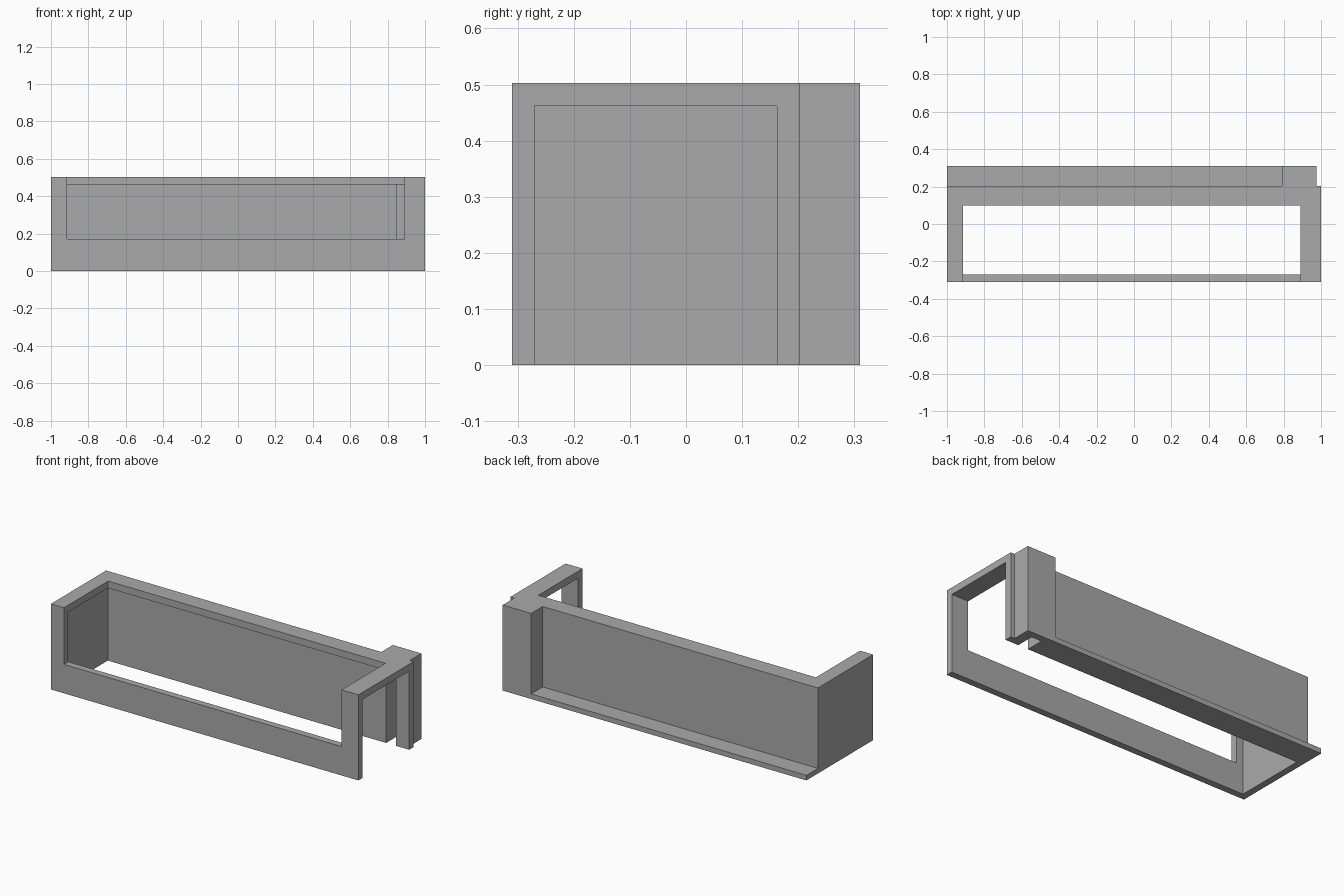
import bpy
import bmesh
from mathutils import Vector

if "Cube" in bpy.data.objects:
    bpy.data.objects.remove(bpy.data.objects["Cube"], do_unlink=True)

GREY = (0.4, 0.4, 0.4, 1)
grey = bpy.data.materials.new("plain grey")
grey.use_nodes = True
grey.diffuse_color = GREY
grey.node_tree.nodes["Principled BSDF"].inputs["Base Color"].default_value = GREY

# Main levels and depths
TOP, RIM, SILL, LEDGE = 0.503, 0.462, 0.17, 0.03
FRONT, FRONT_IN, WALL_IN, WALL_OUT, BACK = -0.31, -0.27, 0.162, 0.203, 0.31
LEFT_POST, RIGHT_POST = -0.915, 0.89
BLOCK_A, BLOCK_B = 0.79, 0.975


def prism(name, points, offset):
    """Extrude a closed outline along an offset."""
    bm = bmesh.new()
    face = bm.faces.new([bm.verts.new(p) for p in points])
    grown = bmesh.ops.extrude_face_region(bm, geom=[face], use_keep_orig=True)
    moved = [v for v in grown["geom"] if isinstance(v, bmesh.types.BMVert)]
    bmesh.ops.translate(bm, verts=moved, vec=Vector(offset))
    bmesh.ops.recalc_face_normals(bm, faces=bm.faces)
    mesh = bpy.data.meshes.new(name)
    bm.to_mesh(mesh)
    bm.free()
    mesh.materials.append(grey)
    obj = bpy.data.objects.new(name, mesh)
    bpy.context.collection.objects.link(obj)
    return obj


def plan(name, outline, low, high):
    """Raise a floor plan between two heights."""
    return prism(name, [(x, y, low) for x, y in outline], (0, 0, high - low))


# U-shaped front frame, open at the top
frame = [(-1, 0), (1, 0), (1, TOP), (RIGHT_POST, TOP), (RIGHT_POST, SILL),
         (LEFT_POST, SILL), (LEFT_POST, TOP), (-1, TOP)]
prism("front_frame", [(x, FRONT, z) for x, z in frame], (0, FRONT_IN - FRONT, 0))

# Outer back edge with the projecting corner block, shared by walls and rim
outer = [(1, WALL_OUT), (BLOCK_B, WALL_OUT), (BLOCK_B, BACK), (BLOCK_A, BACK),
         (BLOCK_A, WALL_OUT), (-1, WALL_OUT)]

# Thin side and back walls, with a slot into the corner block
walls = [(-1, FRONT_IN), (-0.96, FRONT_IN), (-0.96, WALL_IN), (0.85, WALL_IN),
         (0.85, 0.27), (0.915, 0.27), (0.915, WALL_IN), (1, WALL_IN)]
plan("side_and_back_walls", walls + outer, 0, RIM)

# Wider rim that caps the walls and bridges the open side
rim = [(-1, FRONT_IN), (LEFT_POST, FRONT_IN), (LEFT_POST, 0.1), (RIGHT_POST, 0.1),
       (RIGHT_POST, FRONT_IN), (1, FRONT_IN)]
plan("top_rim", rim + outer, RIM, TOP)

# Low ledge along the back
ledge = [(-1, WALL_OUT), (BLOCK_A, WALL_OUT), (BLOCK_A, BACK), (-1, BACK)]
plan("back_ledge", ledge, 0, LEDGE)
